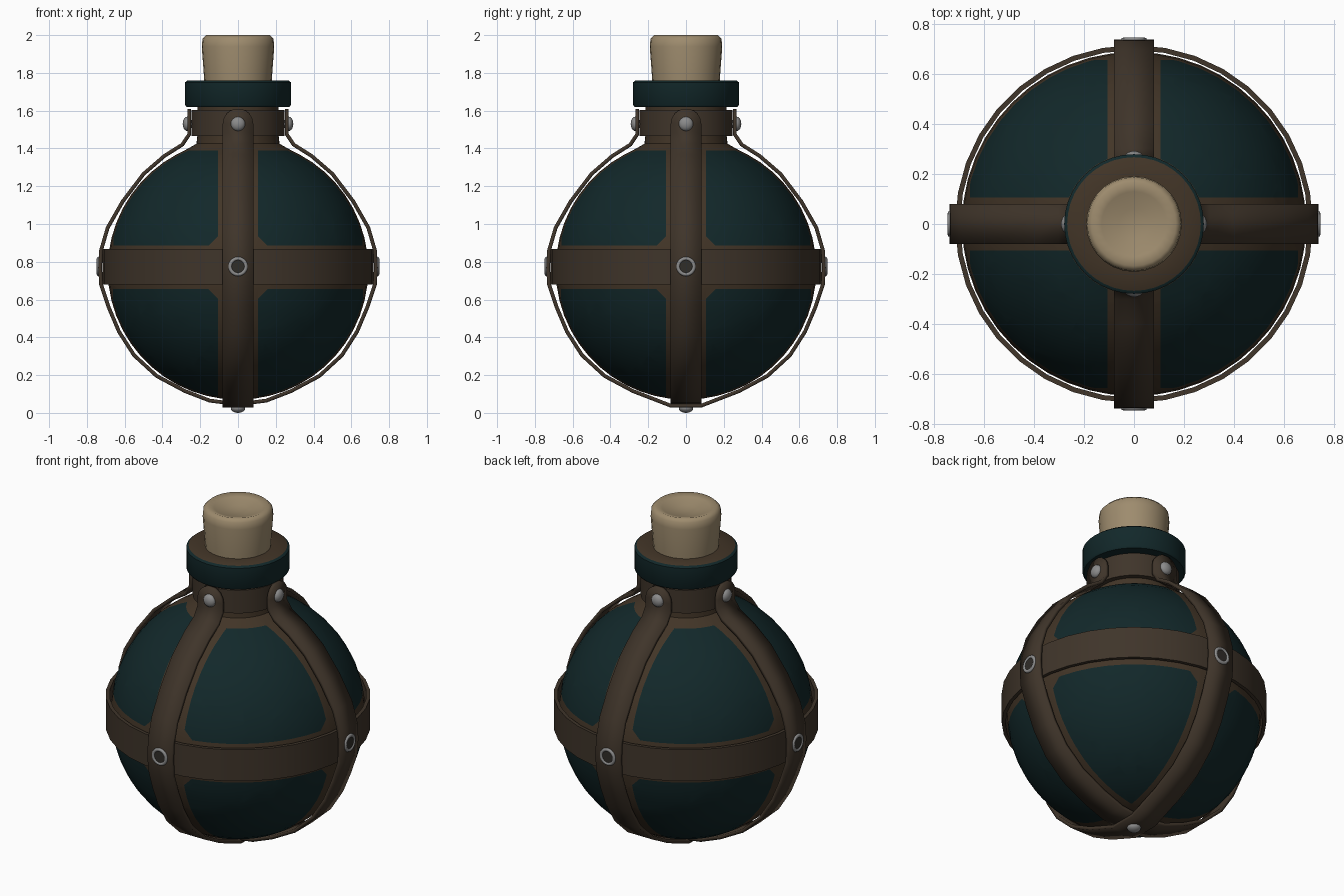
import bpy, bmesh
from math import pi, sin, cos, sqrt, radians
from mathutils import Vector

if "Cube" in bpy.data.objects:
    bpy.data.objects.remove(bpy.data.objects["Cube"], do_unlink=True)


def material(name, rgb):
    m = bpy.data.materials.new(name)
    m.use_nodes = True
    m.diffuse_color = (*rgb, 1)
    m.node_tree.nodes["Principled BSDF"].inputs["Base Color"].default_value = (*rgb, 1)
    return m


teal = material("dark teal", (0.006, 0.021, 0.023))
leather = material("brown leather", (0.050, 0.035, 0.023))
worn = material("worn brown", (0.054, 0.035, 0.020))
cork_tan = material("cork tan", (0.34, 0.26, 0.155))
steel = material("rivet steel", (0.26, 0.26, 0.26))
dark = material("eyelet dark", (0.03, 0.026, 0.022))


def finish(bm, name, *mats, angle=40):
    bmesh.ops.recalc_face_normals(bm, faces=bm.faces)
    me = bpy.data.meshes.new(name)
    bm.to_mesh(me)
    bm.free()
    for m in mats:
        me.materials.append(m)
    ob = bpy.data.objects.new(name, me)
    bpy.context.collection.objects.link(ob)
    smooth(ob, angle)
    return ob


def smooth(ob, angle=40):
    bpy.ops.object.select_all(action='DESELECT')
    ob.select_set(True)
    bpy.context.view_layer.objects.active = ob
    bpy.ops.object.shade_smooth_by_angle(angle=radians(angle))


def lathe(profile, steps=40, closed=False):
    """Spin (radius, z) points around the z axis."""
    bm = bmesh.new()
    vs = [bm.verts.new((r, 0, z)) for r, z in profile]
    pairs = list(zip(vs, vs[1:])) + ([(vs[-1], vs[0])] if closed else [])
    es = [bm.edges.new(p) for p in pairs]
    bmesh.ops.spin(bm, geom=vs + es, axis=(0, 0, 1), cent=(0, 0, 0),
                   steps=steps, angle=2 * pi, use_duplicate=False)
    bmesh.ops.remove_doubles(bm, verts=bm.verts, dist=0.0005)
    return bm


# Round flask body with neck
R, CZ, BAND_Z = 0.69, 0.76, 0.77
SIDE, BAND, CHAMFER, SHOULDER = 0.107, 0.115, 0.05, 1.39
ball = [(R * sin(a), CZ - R * cos(a)) for a in [pi * i / 26 for i in range(25)]]
ball = [p for p in ball if p[1] < SHOULDER - 0.01 or p[0] > 0.3]
ball += [(sqrt(R * R - (SHOULDER - CZ) ** 2), SHOULDER), (0.22, 1.425), (0.215, 1.47), (0.215, 1.64)]
bm = lathe(ball, 48)


def cut(co, no):
    bmesh.ops.bisect_plane(bm, geom=bm.verts[:] + bm.edges[:] + bm.faces[:],
                           plane_co=co, plane_no=no, dist=0.0005)


# Cut the worn borders beside the straps, with clipped panel corners
for s in (1, -1):
    cut((0, 0, BAND_Z + s * BAND), (0, 0, 1))
    for axis in (Vector((1, 0, 0)), Vector((0, 1, 0))):
        cut(axis * s * SIDE, axis)
        for t in (1, -1):
            corner = axis * s * (SIDE + CHAMFER) + Vector((0, 0, BAND_Z + t * BAND))
            cut(corner, axis * s + Vector((0, 0, t)))
for f in bm.faces:
    c = f.calc_center_median()
    u = min(abs(c.x), abs(c.y)) - SIDE
    v = abs(c.z - BAND_Z) - BAND
    f.material_index = int(u < 0 or v < 0 or u + v < CHAMFER or c.z > SHOULDER)
finish(bm, "flask_body", teal, worn)

# Lip with worn top face
bm = lathe([(0.20, 1.62), (0.272, 1.62), (0.28, 1.63), (0.28, 1.75), (0.268, 1.76), (0.17, 1.76)])
for f in bm.faces:
    f.material_index = int(f.calc_center_median().z > 1.757)
finish(bm, "flask_lip", teal, worn)

# Cork with dished top
bm = lathe([(0.175, 1.70), (0.18, 1.78), (0.192, 1.94), (0.188, 1.98), (0.168, 2.0),
            (0.13, 1.988), (0.06, 1.968), (0, 1.962)], 28)
finish(bm, "cork", cork_tan, angle=70)


# Leather bands around the belly and the neck
def band(name, r0, r1, z0, z1, steps):
    finish(lathe([(r0, z0), (r1, z0), (r1, z1), (r0, z1)], steps, True), name, leather)


band("belly_band", 0.697, 0.717, 0.68, 0.868, 36)
band("neck_band", 0.212, 0.246, 1.465, 1.603, 32)

# Vertical straps running under the flask, with round tabs at the neck
PATH = [(0.258, 1.608), (0.258, 1.60), (0.258, 1.585), (0.258, 1.56), (0.258, 1.53),
        (0.258, 1.475), (0.295, 1.42), (0.39, 1.36), (0.50, 1.265), (0.61, 1.12),
        (0.69, 0.98), (0.725, 0.86), (0.73, 0.77), (0.725, 0.68), (0.685, 0.56),
        (0.63, 0.43), (0.55, 0.305), (0.43, 0.195), (0.28, 0.115), (0.15, 0.065)]
HALF, TAB_Z = 0.081, 1.53


def strap(name, turn, low):
    path = PATH + [(0.08, low), (-0.08, low)] + [(-x, z) for x, z in reversed(PATH)]
    bm = bmesh.new()
    rows = []
    for x, z in path:
        w = HALF if z <= TAB_Z else sqrt(max(HALF ** 2 - (z - TAB_Z) ** 2, 0.0001))
        rows.append([bm.verts.new((x, y, z)) for y in (-w, w)])
    for a, b in zip(rows, rows[1:]):
        bm.faces.new((a[0], a[1], b[1], b[0]))
    ob = finish(bm, name, leather)
    ob.rotation_euler.z = turn
    mod = ob.modifiers.new("thickness", 'SOLIDIFY')
    mod.thickness, mod.offset = 0.02, 0


strap("strap_left_right", 0, 0.056)
strap("strap_front_back", pi / 2, 0.038)


def dress(name, mat):
    ob = bpy.context.object
    ob.name = name
    ob.data.materials.append(mat)
    smooth(ob, 60)
    return ob


def dome(name, loc, rot):
    bpy.ops.mesh.primitive_uv_sphere_add(segments=16, ring_count=10, radius=0.038,
                                         location=loc, rotation=rot)
    dress(name, steel).scale.z = 0.65


# Domed rivets at the neck, open eyelets at the belly
for i, side in enumerate(("left", "back", "right", "front")):
    a = i * pi / 2
    d = Vector((cos(a), sin(a), 0))
    rot = (0, pi / 2, a)
    dome("neck_rivet_" + side, d * 0.268 + Vector((0, 0, TAB_Z)), rot)
    z = Vector((0, 0, 0.775))
    bpy.ops.mesh.primitive_torus_add(major_radius=0.042, minor_radius=0.010, major_segments=24,
                                     minor_segments=8, location=d * 0.738 + z, rotation=rot)
    dress("eyelet_ring_" + side, steel)
    bpy.ops.mesh.primitive_cylinder_add(vertices=24, radius=0.036, depth=0.006,
                                        location=d * 0.739 + z, rotation=rot)
    dress("eyelet_floor_" + side, dark)

# Rivet holding the crossing under the flask
dome("bottom_rivet", (0, 0, 0.0247), (0, 0, 0))
